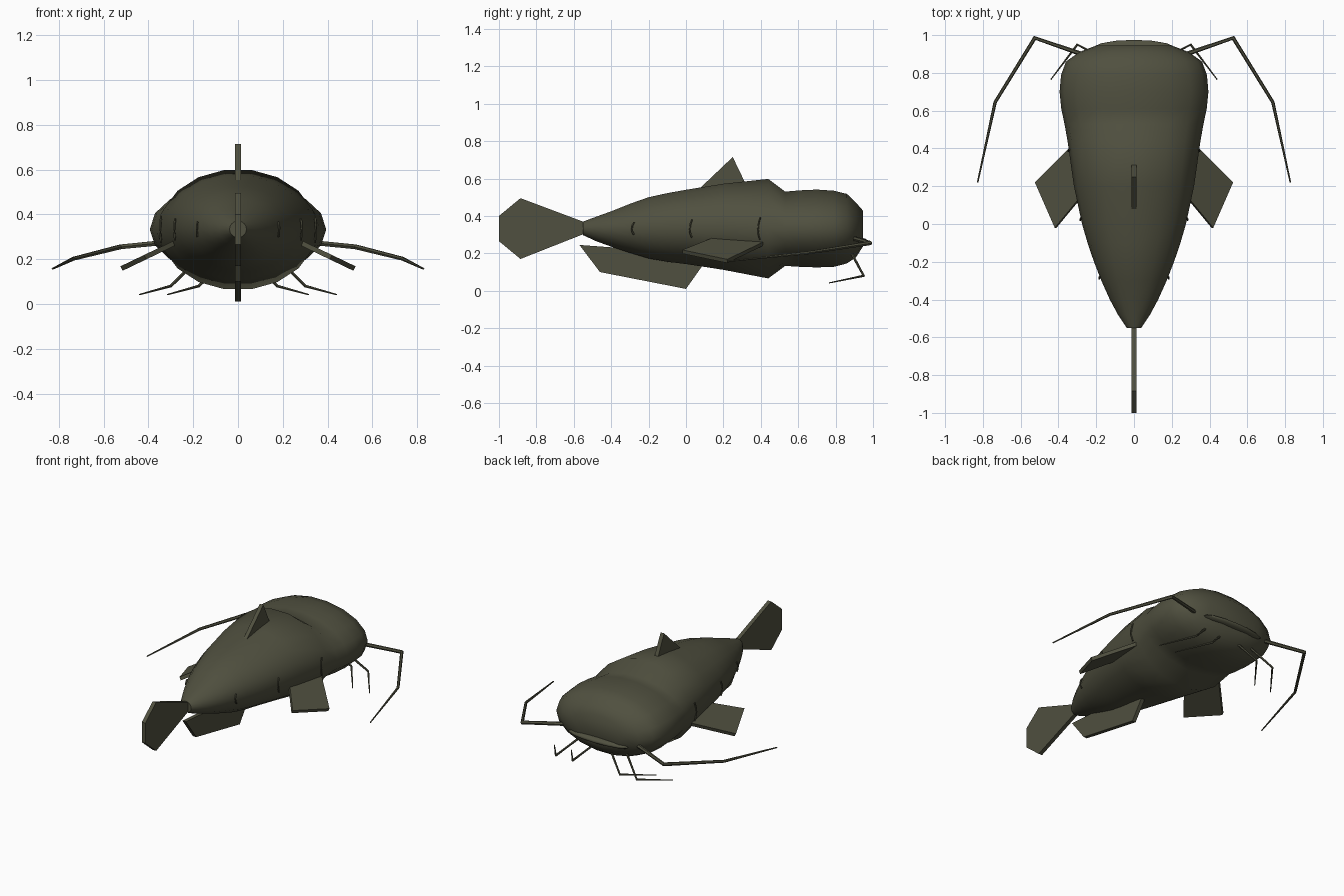
import bpy, bmesh, math
from mathutils import Vector

if "Cube" in bpy.data.objects:
    bpy.data.objects.remove(bpy.data.objects["Cube"])

olive = bpy.data.materials.new("dark olive skin")
olive.diffuse_color = (0.08, 0.08, 0.05, 1)
olive.use_nodes = True
olive.node_tree.nodes["Principled BSDF"].inputs["Base Color"].default_value = olive.diffuse_color


def finish(name, bm, smooth=None):
    bmesh.ops.recalc_face_normals(bm, faces=bm.faces)
    me = bpy.data.meshes.new(name)
    bm.to_mesh(me)
    bm.free()
    me.materials.append(olive)
    ob = bpy.data.objects.new(name, me)
    bpy.context.collection.objects.link(ob)
    if smooth:
        bpy.ops.object.select_all(action='DESELECT')
        ob.select_set(True)
        bpy.context.view_layer.objects.active = ob
        bpy.ops.object.shade_smooth_by_angle(angle=math.radians(smooth))
    return ob


def loft(bm, rings):
    """Skin closed rings of points and cap both ends."""
    rings = [[bm.verts.new(p) for p in r] for r in rings]
    n = len(rings[0])
    for a, b in zip(rings, rings[1:]):
        for i in range(n):
            j = (i + 1) % n
            bm.faces.new((a[i], a[j], b[j], b[i]))
    bm.faces.new(rings[0])
    bm.faces.new(rings[-1])


def plate(name, points, thick):
    """Flat fin: outline thickened evenly along its normal."""
    pts = [Vector(p) for p in points]
    n = (pts[1] - pts[0]).cross(pts[2] - pts[0]).normalized() * thick / 2
    bm = bmesh.new()
    loft(bm, [[p - n for p in pts], [p + n for p in pts]])
    return finish(name, bm)


def tube(name, path, radii, sides=6):
    """Tapered tube along a polyline."""
    pts = [Vector(p) for p in path]
    rings = []
    for i, p in enumerate(pts):
        d = (pts[min(i + 1, len(pts) - 1)] - pts[max(i - 1, 0)]).normalized()
        u = d.cross(Vector((0, 0, 1)))
        u = u.normalized() if u.length > 0.01 else Vector((1, 0, 0))
        v = d.cross(u)
        rings.append([p + radii[i] * (u * math.cos(t) + v * math.sin(t))
                      for t in (k * math.tau / sides for k in range(sides))])
    bm = bmesh.new()
    loft(bm, rings)
    return finish(name, bm)


# body: y, half width, bottom z, top z
sections = [
    (-0.55, 0.038, 0.297, 0.370), (-0.48, 0.085, 0.265, 0.396),
    (-0.40, 0.128, 0.236, 0.425), (-0.30, 0.173, 0.203, 0.465),
    (-0.20, 0.212, 0.173, 0.500), (-0.10, 0.246, 0.155, 0.522),
    (0.00, 0.275, 0.143, 0.540), (0.20, 0.318, 0.112, 0.572),
    (0.44, 0.352, 0.066, 0.598), (0.53, 0.368, 0.133, 0.530),
    (0.61, 0.385, 0.128, 0.537), (0.70, 0.394, 0.125, 0.541),
    (0.79, 0.386, 0.128, 0.535), (0.86, 0.360, 0.146, 0.518),
    (0.91, 0.290, 0.180, 0.470), (0.945, 0.200, 0.235, 0.430)]
SIDES = 18
rings = []
for y, w, lo, hi in sections:
    angles = [(i + 0.5) * math.tau / SIDES for i in range(SIDES)]
    rings.append([(w * math.sin(a), y, (lo + hi) / 2 + (hi - lo) / 2 / math.cos(math.pi / SIDES) * math.cos(a))
                  for a in angles])
bm = bmesh.new()
loft(bm, rings)
finish("body", bm, 50)

# flattened lip across the mouth
bm = bmesh.new()
bmesh.ops.create_uvsphere(bm, u_segments=14, v_segments=8, radius=1)
for v in bm.verts:
    v.co = (v.co.x * 0.225, 0.925 + v.co.y * 0.05, 0.262 + v.co.z * 0.022)
finish("lip", bm, 60)

# upright fins on the centre line
upright = {
    "tail_fin": [(-0.53, 0.362), (-0.885, 0.495), (-1, 0.4), (-1, 0.265), (-0.885, 0.17), (-0.53, 0.31)],
    "dorsal_fin": [(0.055, 0.53), (0.25, 0.715), (0.315, 0.58), (0.3, 0.5), (0.1, 0.5)],
    "belly_fin": [(-0.57, 0.245), (-0.46, 0.1), (0, 0.01), (0.085, 0.13), (0.05, 0.2), (-0.3, 0.225)]}
for name, outline in upright.items():
    plate(name, [(0, y, z) for y, z in outline], 0.026)

for s, side in ((-1, "left"), (1, "right")):
    # side fins sloping down and outward
    plate(side + "_side_fin", [(s * x, y, 0.235 - (x - 0.36) * 0.48) for x, y in
                               ((0.29, 0.45), (0.52, 0.22), (0.415, -0.02), (0.22, 0.215))], 0.022)
    # long whisker
    tube(side + "_long_whisker", [(s * 0.22, 0.88, 0.285), (s * 0.525, 0.985, 0.255),
                                  (s * 0.735, 0.645, 0.202), (s * 0.828, 0.22, 0.157)],
         (0.013, 0.012, 0.009, 0.004))
    # two short chin whiskers
    for k, dx in enumerate((0, -0.125)):
        tube(f"{side}_chin_whisker_{k + 1}",
             [(s * (0.17 + dx), 0.88, 0.21), (s * (0.30 + dx), 0.95, 0.08), (s * (0.44 + dx), 0.765, 0.042)],
             (0.008, 0.007, 0.003))
    # small curved ridges along the flank: y, surface half width, half height
    for k, (y, w, h) in enumerate(((-0.29, 0.18, 0.033), (0.02, 0.28, 0.048), (0.385, 0.343, 0.06))):
        arc = [t / 3 for t in range(-3, 4)]
        tube(f"{side}_flank_ridge_{k + 1}",
             [(s * (w + 0.004 - 0.3 * (t * h) ** 2 / w * 1.2), y + 0.012 * t * t, 0.333 + h * t) for t in arc],
             [0.005] * 7, 5)
